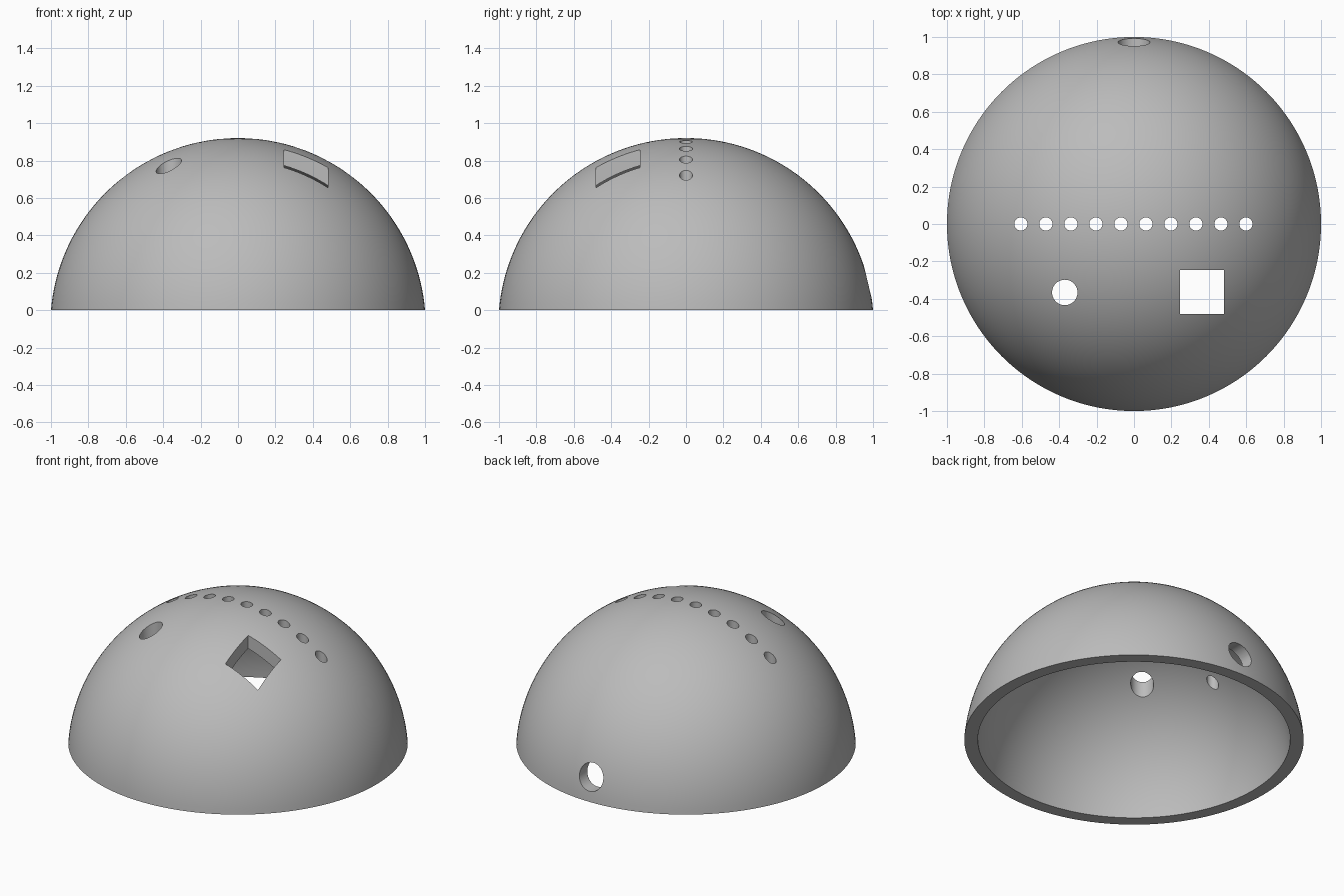
import bpy, bmesh, math
from mathutils import Matrix, Vector

cube = bpy.data.objects.get("Cube")
if cube:
    bpy.data.objects.remove(cube, do_unlink=True)

DROP = 0.083          # sphere centre lies this far below the base
OUTER, INNER = 1.0035, 0.924
SEGMENTS, RINGS = 128, 40

grey = bpy.data.materials.new("plain grey")
grey.use_nodes = True
colour = (0.5, 0.5, 0.5, 1)
grey.diffuse_color = colour
grey.node_tree.nodes["Principled BSDF"].inputs["Base Color"].default_value = colour


def make_object(name, bm):
    bmesh.ops.recalc_face_normals(bm, faces=bm.faces)
    mesh = bpy.data.meshes.new(name)
    bm.to_mesh(mesh)
    bm.free()
    mesh.materials.append(grey)
    obj = bpy.data.objects.new(name, mesh)
    bpy.context.collection.objects.link(obj)
    return obj


def arc(radius):
    """Quarter profile from the base rim up to the pole."""
    start = math.asin(DROP / radius)
    for i in range(RINGS + 1):
        a = start + (math.pi / 2 - start) * i / RINGS
        yield Vector((radius * math.cos(a), 0, radius * math.sin(a) - DROP))


# Hollow dome: outer and inner arcs joined at the rim, spun around z
bm = bmesh.new()
profile = list(arc(OUTER))[::-1] + list(arc(INNER))
verts = [bm.verts.new(p) for p in profile]
edges = [bm.edges.new(pair) for pair in zip(verts, verts[1:])]
bmesh.ops.spin(bm, geom=verts + edges, axis=(0, 0, 1), cent=(0, 0, 0),
               angle=math.tau, steps=SEGMENTS, use_merge=True)
bmesh.ops.remove_doubles(bm, verts=bm.verts, dist=0.0001)
dome = make_object("dome_shell", bm)

# Cutters for all openings
bm = bmesh.new()


def drill(radius, depth, matrix):
    bmesh.ops.create_cone(bm, cap_ends=True, segments=48, radius1=radius,
                          radius2=radius, depth=depth, matrix=matrix)


for i in range(10):                       # row of small holes
    drill(0.035, 1, Matrix.Translation((-0.605 + 0.1337 * i, 0, 0.8)))
drill(0.068, 1, Matrix.Translation((-0.37, -0.366, 0.8)))    # round hole
drill(0.085, 0.6, Matrix.Translation((0, 1, 0.15)) @ Matrix.Rotation(math.pi / 2, 4, "X"))
bmesh.ops.create_cube(bm, size=1, matrix=Matrix.Translation((0.363, -0.363, 0.8))
                      @ Matrix.Diagonal((0.235, 0.235, 1, 1)))   # square window
cutter = make_object("hole_cutter", bm)
cutter.hide_render = True

cut = dome.modifiers.new("holes", "BOOLEAN")
cut.operation = "DIFFERENCE"
cut.solver = "EXACT"
cut.object = cutter

bpy.ops.object.select_all(action="DESELECT")
dome.select_set(True)
bpy.context.view_layer.objects.active = dome
bpy.ops.object.modifier_apply(modifier=cut.name)
bpy.data.objects.remove(cutter, do_unlink=True)
bpy.ops.object.shade_smooth_by_angle(angle=math.radians(30))
